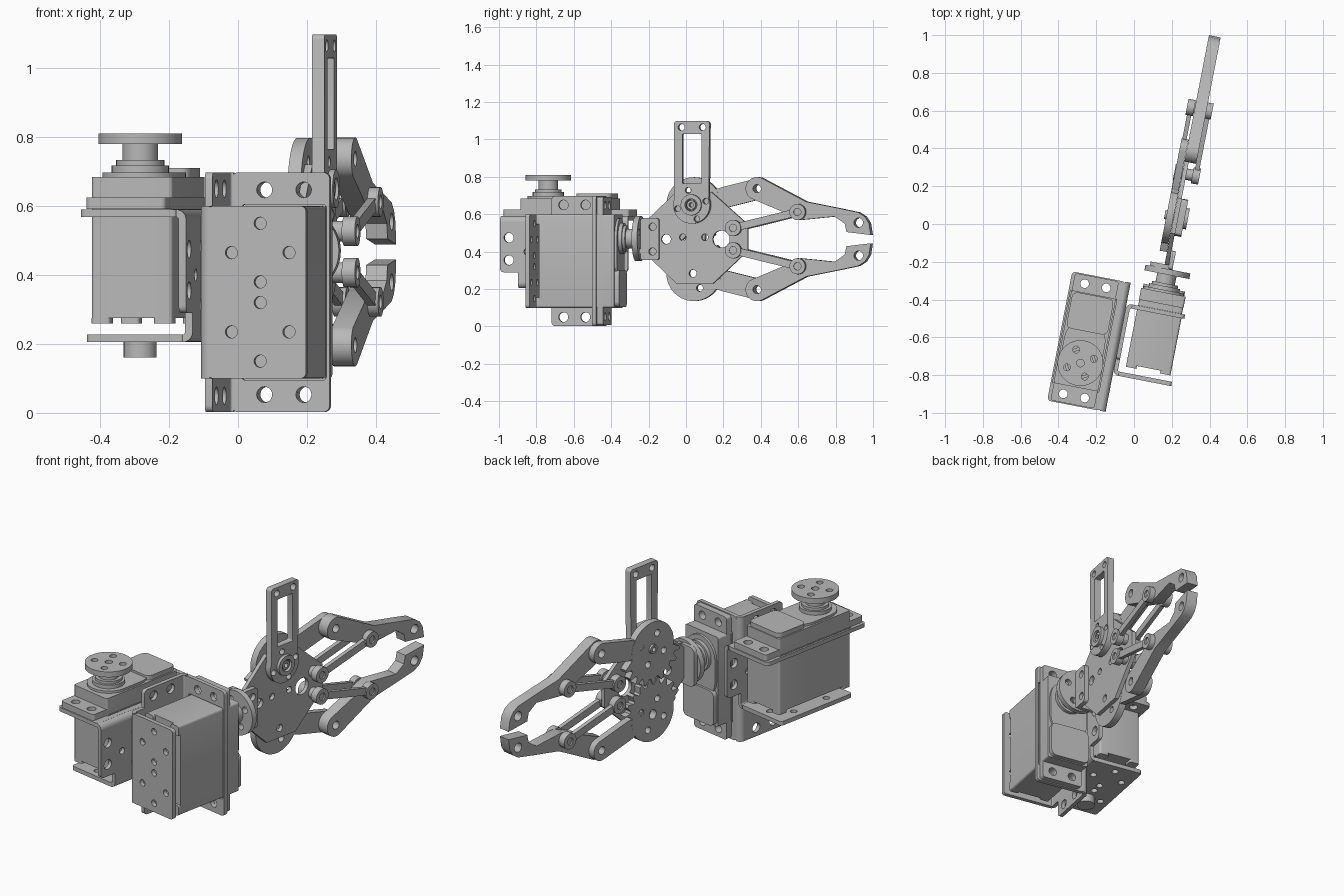
import bpy, bmesh
from math import sin, cos, pi, radians, atan2, hypot
from mathutils import Matrix, Vector

if "Cube" in bpy.data.objects:
    bpy.data.objects.remove(bpy.data.objects["Cube"], do_unlink=True)

grey = bpy.data.materials.new("plain_grey")
grey.use_nodes = True
GREY = (0.48, 0.48, 0.48, 1)
grey.diffuse_color = GREY
grey.node_tree.nodes["Principled BSDF"].inputs["Base Color"].default_value = GREY

TURN = Matrix.Rotation(radians(-11), 4, "Z")  # whole arm is swung on its base


def frame(ex, ey, ez, origin=(0, 0, 0)):
    m = Matrix((ex, ey, ez)).transposed().to_4x4()
    m.translation = Vector(origin)
    return m


# ---------- outline helpers ----------
def arc(cx, cy, r, start, end, n=8):
    return [(cx + r * cos(radians(start + (end - start) * i / n)),
             cy + r * sin(radians(start + (end - start) * i / n))) for i in range(n + 1)]


def circle(cx, cy, r, n=32):
    return arc(cx, cy, r, 0, 360, n)[:-1]


def rounded(x0, y0, x1, y1, r=0.02):
    return (arc(x1 - r, y1 - r, r, 0, 90, 4) + arc(x0 + r, y1 - r, r, 90, 180, 4)
            + arc(x0 + r, y0 + r, r, 180, 270, 4) + arc(x1 - r, y0 + r, r, 270, 360, 4))


def capsule(p, q, r):
    t = atan2(q[1] - p[1], q[0] - p[0]) * 180 / pi
    return arc(*q, r, t - 90, t + 90, 12) + arc(*p, r, t + 90, t + 270, 12)


def plate(name, fr, outline, lo, hi, holes=(), cuts=()):
    """Extrude an outline with round holes and shaped cuts between two depths."""
    cu = bpy.data.curves.new(name, "CURVE")
    cu.dimensions, cu.fill_mode, cu.extrude = "2D", "BOTH", (hi - lo) / 2
    for loop in [outline] + [circle(*h, n=20) for h in holes] + list(cuts):
        sp = cu.splines.new("POLY")
        sp.points.add(len(loop) - 1)
        for pt, co in zip(sp.points, loop):
            pt.co = (co[0], co[1], 0, 1)
        sp.use_cyclic_u = True
    tmp = bpy.data.objects.new(name + "_outline", cu)
    bpy.context.collection.objects.link(tmp)
    me = bpy.data.meshes.new_from_object(
        tmp.evaluated_get(bpy.context.evaluated_depsgraph_get()))
    bpy.data.objects.remove(tmp, do_unlink=True)
    me.transform(TURN @ fr @ Matrix.Translation((0, 0, (lo + hi) / 2)))
    bm = bmesh.new()
    bm.from_mesh(me)
    bmesh.ops.remove_doubles(bm, verts=bm.verts, dist=1e-5)
    bmesh.ops.recalc_face_normals(bm, faces=bm.faces)
    bm.to_mesh(me)
    bm.free()
    me.materials.clear()
    me.materials.append(grey)
    me.name = name
    ob = bpy.data.objects.new(name, me)
    bpy.context.collection.objects.link(ob)
    return ob


# ---------- servo with its bracket ----------
PATTERN = [(0, s * a) for s in (1, -1) for a in (0.2, 0.03)]
PATTERN += [(b, a) for b in (-0.085, 0.085) for a in (-0.115, 0.115)]
EAR_HOLES = [(a, b, 0.023) for a in (-0.297, 0.297) for b in (-0.058, 0.058)]
AXIS = 0.12  # output shaft offset along the servo


def servo(tag, base):
    flat = base
    side = base @ frame((1, 0, 0), (0, 0, 1), (0, 1, 0))
    end = base @ frame((0, 1, 0), (0, 0, 1), (1, 0, 0))

    def p(part, *args, **kw):
        plate(tag + "_" + part, *args, **kw)

    # case, ears and lid
    p("body", flat, rounded(-0.25, -0.12, 0.25, 0.12, 0.012), 0.275, 0.592)
    for i, (a, b) in enumerate([(-1, -1), (-1, 1), (1, -1), (1, 1)]):
        p(f"foot_{i}", flat, rounded(a * 0.222 - 0.028, b * 0.092 - 0.028,
                                     a * 0.222 + 0.028, b * 0.092 + 0.028, 0.01), 0.26, 0.276)
    p("ears", flat, rounded(-0.343, -0.118, 0.343, 0.118, 0.015), 0.591, 0.625, EAR_HOLES)
    p("lid", flat, rounded(-0.25, -0.12, 0.25, 0.12, 0.012), 0.624, 0.685)
    p("motor_cover", flat, rounded(-0.245, -0.112, -0.05, 0.112, 0.03), 0.684, 0.71)
    p("gear_cover", flat, capsule((0, 0), (AXIS, 0), 0.11), 0.684, 0.698)
    # output shaft and disc horn
    for part, r, lo, hi in (("collar", 0.083, 0.697, 0.718), ("neck", 0.07, 0.717, 0.733),
                            ("shaft", 0.052, 0.732, 0.781)):
        p(part, flat, circle(AXIS, 0, r), lo, hi)
    horn_holes = [(AXIS + 0.075 * cos(t * pi / 2 + 0.5), 0.075 * sin(t * pi / 2 + 0.5), 0.018)
                  for t in range(4)]
    p("horn", flat, circle(AXIS, 0, 0.121, 48), 0.78, 0.81, horn_holes + [(AXIS, 0, 0.02)])
    # bracket: ear frame, side plate, foot plate and the two bends
    p("bracket_frame", flat, rounded(-0.348, -0.135, 0.348, 0.155, 0.02), 0.568, 0.59, EAR_HOLES,
      [rounded(-0.255, -0.125, 0.255, 0.125, 0.01)])
    wall = ([(-0.25, 0.235), (0.25, 0.235), (0.25, 0.29)] + arc(0.328, 0.31, 0.02, -90, 0, 4)
            + [(0.348, 0.56), (-0.348, 0.56)] + arc(-0.328, 0.31, 0.02, 180, 270, 4) + [(-0.25, 0.29)])
    wall_holes = [(a, h, 0.026) for a in (-0.3, 0.3) for h in (0.355, 0.475)]
    wall_holes += [(a, 0.4 + b, 0.018) for b, a in PATTERN]
    p("bracket_wall", side, wall, 0.158, 0.18, wall_holes)
    p("bracket_foot", flat, rounded(-0.25, -0.135, 0.25, 0.155, 0.015), 0.205, 0.228,
      [(a, b, 0.018) for b, a in PATTERN])
    p("bracket_top_bend", end,
      arc(0.15, 0.56, 0.03, 0, 90) + arc(0.15, 0.56, 0.008, 90, 0), -0.348, 0.348)
    p("bracket_foot_bend", end,
      arc(0.15, 0.235, 0.03, 0, -90) + arc(0.15, 0.235, 0.008, -90, 0), -0.25, 0.25)


BASE = frame((0, -1, 0), (1, 0, 0), (0, 0, 1), (-0.138, -0.657, 0))
WRIST = frame((0, 0, 1), (-1, 0, 0), (0, 1, 0), (0.222, -1.01, 0.35))
servo("base_servo", BASE)
servo("wrist_servo", WRIST)
plate("base_pivot_stub", BASE, circle(AXIS, 0, 0.048), 0.16, 0.206)

# ---------- gripper: outlines run forward and up, depth runs sideways ----------
GRIP = frame((0, 1, 0), (0, 0, 1), (1, 0, 0))
MID = 0.467
PIVOT = (0.08, 0.183)  # heights here are measured from the middle line

# angle piece joining the wrist horn to the palm
plate("mount_disc", frame((1, 0, 0), (0, 0, 1), (0, 1, 0)),
      rounded(0.125, MID - 0.11, 0.245, MID + 0.11, 0.03), -0.2, -0.178)
plate("mount_flange", GRIP, rounded(-0.2, MID - 0.112, -0.1, MID + 0.112, 0.015), 0.222, 0.246,
      [(-0.135, MID + s * 0.066, 0.02) for s in (-1, 1)])

palm = [(-0.18, 0.56), (-0.01, 0.72), (0.18, 0.72), (0.38, 0.545),
        (0.38, 0.405), (0.19, 0.23), (-0.01, 0.23), (-0.18, 0.39)]
plate("palm_plate", GRIP, palm, 0.2, 0.222,
      [(0.08, MID - 0.183, 0.02), (0.235, MID, 0.046), (-0.065, MID, 0.026),
       (0.025, 0.477, 0.018), (0.145, 0.477, 0.018)])

# slotted lever standing on the upper pivot
top = MID + PIVOT[1]
lever = (arc(0.08, top, 0.1, 160, 380, 24)
         + rounded(-0.015, 0.9, 0.178, 1.098, 0.015)[:10])
lever_holes = [(0.08 + 0.08 * cos(t), top + 0.08 * sin(t), 0.016) for t in (-1.2, 0.25, 1.8, 3.4)]
plate("lever", GRIP, lever, 0.221, 0.258,
      lever_holes + [(0.025, 1.065, 0.018), (0.14, 1.065, 0.018), (0.08, top, 0.03)],
      [rounded(0.03, 0.765, 0.135, 1.03, 0.005)])
plate("lever_ring", GRIP, circle(0.08, top, 0.056), 0.257, 0.275, [(0.08, top, 0.033)])
plate("lever_bolt", GRIP, circle(0.08, top, 0.024), 0.15, 0.268, [(0.08, top, 0.012)])


def gear_outline(s):
    pts = []
    for k in range(80):
        off = k * 4.5 if k < 40 else k * 4.5 - 360
        tooth = (k + (1 if s > 0 else 3)) % 4 < 2
        r = (0.198 if tooth else 0.166) if abs(off) < 80 else 0.148
        t = radians(-90 + off)
        pts.append((PIVOT[0] + r * cos(t), MID + s * (PIVOT[1] + r * sin(t))))
    return pts


finger = (arc(0.437, 0.27, 0.062, 235, 70, 10)
          + [(0.705, 0.2), (0.87, 0.168), (0.99, 0.143), (1.025, 0.12), (1.047, 0.085),
             (1.057, 0.022), (0.925, 0.038), (0.915, 0.083), (0.86, 0.121), (0.68, 0.103)])

for s, tag in ((1, "upper"), (-1, "lower")):
    def at(x, h):
        return (x, MID + s * h)

    knuckle, root, joint = at(0.437, 0.27), at(0.312, 0.06), at(0.663, 0.145)
    hub = at(*PIVOT)
    # gear with its driving arm
    plate(tag + "_gear", GRIP, gear_outline(s), 0.16, 0.199,
          [(hub[0] + 0.085 * cos(t * pi / 2 + 0.4), hub[1] + 0.085 * sin(t * pi / 2 + 0.4), 0.018)
           for t in range(4)] + [(*hub, 0.026)])
    start = at(0.08 + 0.165, 0.183 + 0.04)
    plate(tag + "_arm", GRIP, capsule(start, knuckle, 0.056), 0.161, 0.198, [(*knuckle, 0.022)])
    plate(tag + "_arm_root", GRIP, capsule(at(0.15, 0.2), start, 0.054), 0.162, 0.197)
    # finger
    plate(tag + "_finger", GRIP, [at(*p) for p in finger], 0.199, 0.262,
          [(*knuckle, 0.022), (*at(0.99, 0.088), 0.025)])
    # parallel links on both sides
    for side, lo, hi in (("outer", 0.262, 0.285), ("inner", 0.165, 0.188)):
        plate(f"{tag}_{side}_link", GRIP, capsule(root, joint, 0.02), lo, hi)
        for nm, c in (("root", root), ("joint", joint)):
            plate(f"{tag}_{side}_{nm}_boss", GRIP, circle(*c, 0.043, 24),
                  lo - 0.008, hi + 0.008, [(*c, 0.02)])
    plate(tag + "_link_spacer", GRIP, circle(*root, 0.03), 0.18, 0.27)
    plate(tag + "_joint_pin", GRIP, circle(*joint, 0.03), 0.18, 0.27)

# smooth round walls, crisp edges
bpy.ops.object.select_all(action="DESELECT")
for ob in bpy.context.collection.objects:
    if ob.type == "MESH" and ob.data.materials and ob.data.materials[0] == grey:
        ob.select_set(True)
        bpy.context.view_layer.objects.active = ob
bpy.ops.object.shade_smooth_by_angle(angle=radians(30))
